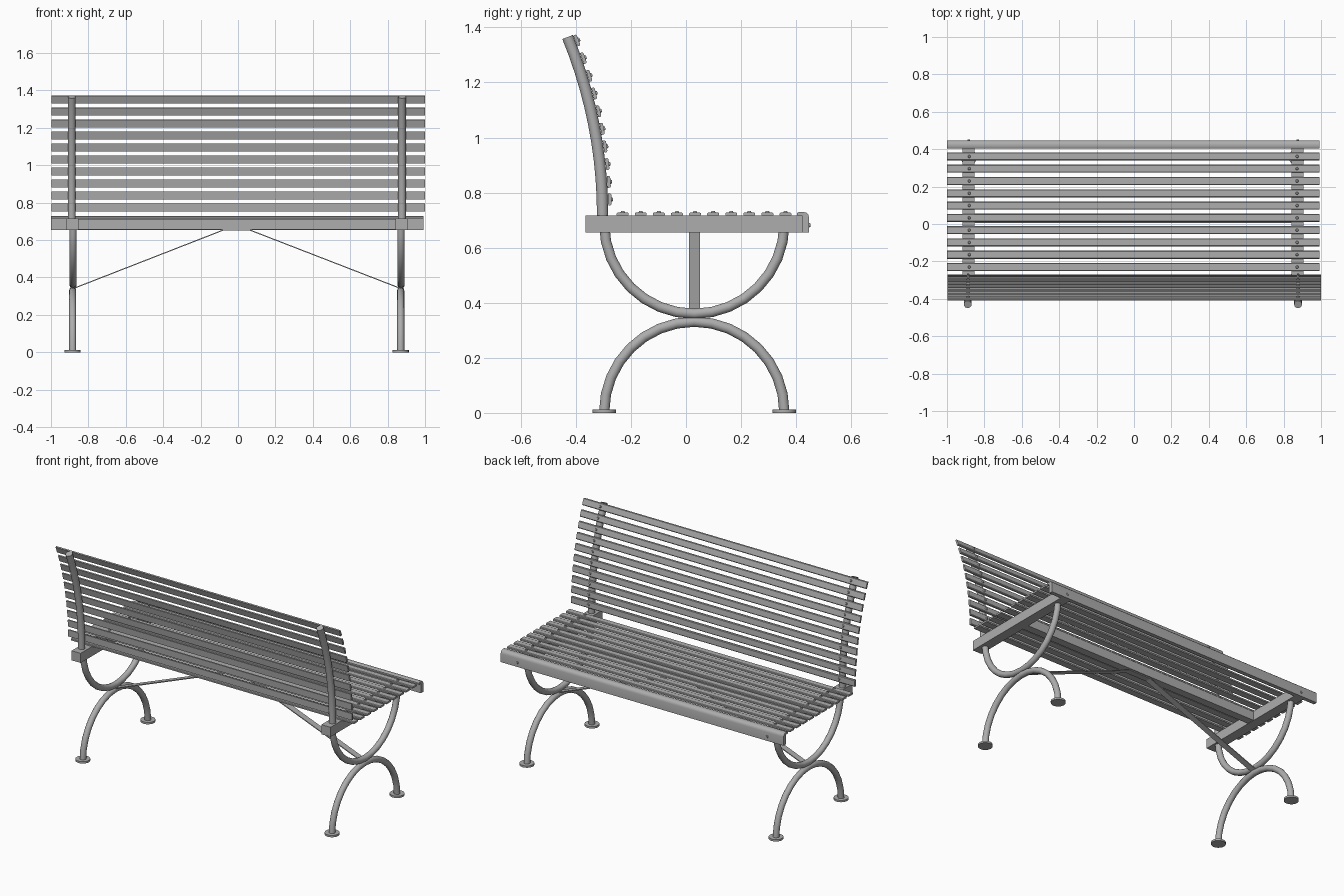
import bpy, bmesh
from math import sin, cos, pi, asin
from mathutils import Vector, Matrix

if "Cube" in bpy.data.objects:
    bpy.data.objects.remove(bpy.data.objects["Cube"], do_unlink=True)

steel = bpy.data.materials.new("grey_steel")
steel.use_nodes = True
GREY = (0.42, 0.42, 0.42, 1)
steel.diffuse_color = GREY
steel.node_tree.nodes["Principled BSDF"].inputs["Base Color"].default_value = GREY


def finish(name, bm, smooth=False):
    bmesh.ops.recalc_face_normals(bm, faces=bm.faces)
    mesh = bpy.data.meshes.new(name)
    bm.to_mesh(mesh)
    bm.free()
    mesh.materials.append(steel)
    obj = bpy.data.objects.new(name, mesh)
    bpy.context.collection.objects.link(obj)
    if smooth:
        bpy.ops.object.select_all(action="DESELECT")
        obj.select_set(True)
        bpy.context.view_layer.objects.active = obj
        bpy.ops.object.shade_smooth_by_angle(angle=0.7)
    return obj


def loft(bm, rings):
    """Skin a list of point rings and cap both ends."""
    loops = [[bm.verts.new(p) for p in ring] for ring in rings]
    n = len(loops[0])
    for a, b in zip(loops, loops[1:]):
        for i in range(n):
            bm.faces.new((a[i], a[(i + 1) % n], b[(i + 1) % n], b[i]))
    bm.faces.new(loops[0])
    bm.faces.new(loops[-1])


def extrude_x(name, profile, x0, x1, smooth=False):
    bm = bmesh.new()
    loft(bm, [[(x, y, z) for y, z in profile] for x in (x0, x1)])
    return finish(name, bm, smooth)


def box(name, x0, x1, y0, y1, z0, z1):
    return extrude_x(name, [(y0, z0), (y1, z0), (y1, z1), (y0, z1)], x0, x1)


def tube(name, x, path, r, sides=14):
    """Round tube along a path in the side plane."""
    pts = [Vector((x, y, z)) for y, z in path]
    rings = []
    for i, p in enumerate(pts):
        t = (pts[min(i + 1, len(pts) - 1)] - pts[max(i - 1, 0)]).normalized()
        side = Vector((1, 0, 0))
        up = side.cross(t)
        rings.append([p + r * (cos(2 * pi * k / sides) * side + sin(2 * pi * k / sides) * up)
                      for k in range(sides)])
    bm = bmesh.new()
    loft(bm, rings)
    return finish(name, bm, True)


def bolt(name, pos, normal, r=0.009, h=0.007):
    bm = bmesh.new()
    turn = Vector((0, 0, 1)).rotation_difference(Vector(normal)).to_matrix().to_4x4()
    bmesh.ops.create_cone(bm, cap_ends=True, segments=10, radius1=r, radius2=r * 0.6,
                          depth=h, matrix=Matrix.Translation(pos) @ turn)
    return finish(name, bm)


def slat(name, center, tilt, x0, x1):
    """Flat bar with eased upper edges; tilt turns its outward normal in the side plane."""
    w, t = 0.0215, 0.006
    shape = [(-w, -t), (w, -t), (w, t * 0.4), (w - 0.004, t), (-w + 0.004, t), (-w, t * 0.4)]
    c, s = cos(tilt), sin(tilt)
    return extrude_x(name, [(center[0] + u * c - v * s, center[1] + u * s + v * c)
                            for u, v in shape], x0, x1)


MID_Y, ARC_R, TUBE_R = 0.03, 0.327, 0.019
BACK_R, BACK_Y, BACK_Z = 1.70, -0.303, 0.72     # curve of the backrest
ARC_END = asin(0.645 / BACK_R)


def back_point(a, offset=0.0):
    """Point on the backrest curve, moved towards the sitter by offset."""
    r = BACK_R + offset
    return BACK_Y - BACK_R + r * cos(a), BACK_Z + r * sin(a)


# End frames
for side, leg_x, rail_x, post_x in (("right", -0.884, -0.884, -0.889),
                                    ("left", 0.870, 0.875, 0.877)):
    arc = [pi * i / 16 for i in range(17)]
    tube(side + "_leg_arch", leg_x,
         [(MID_Y + ARC_R * cos(a), 0.004 + ARC_R * sin(a)) for a in arc], TUBE_R)
    tube(side + "_seat_cradle", leg_x + 0.002,
         [(MID_Y + ARC_R * cos(a), 0.687 - ARC_R * sin(a)) for a in arc], TUBE_R)
    tube(side + "_back_post", post_x,
         [(BACK_Y, 0.66)] + [back_point(ARC_END * i / 10) for i in range(11)], 0.021)
    box(side + "_seat_rail", rail_x - 0.032, rail_x + 0.032, -0.365, 0.422, 0.655, 0.716)
    for end, y in (("back", MID_Y - ARC_R), ("front", MID_Y + ARC_R)):
        bm = bmesh.new()
        bmesh.ops.create_cone(bm, cap_ends=True, segments=20, radius1=0.043, radius2=0.043,
                              depth=0.012, matrix=Matrix.Translation((leg_x, y, 0.006)))
        finish(f"{side}_{end}_foot", bm, True)
    bolt(side + "_edge_bolt", (rail_x, 0.449, 0.682), (0, 1, 0))

# Seat slats
for i in range(10):
    y = -0.230 + 0.0657 * i
    slat(f"seat_slat_{i}", (y, 0.722), 0, -1.0, 0.992)
    for x in (-0.881, 0.872):
        bolt(f"seat_bolt_{i}", (x, y, 0.730), (0, 0, 1))

# Rounded front edge board
extrude_x("front_edge", [(0.404, 0.716), (0.404, 0.726), (0.410, 0.730), (0.426, 0.730),
                         (0.437, 0.727), (0.444, 0.720), (0.447, 0.709), (0.447, 0.655),
                         (0.422, 0.655), (0.422, 0.716)], -1.0, 0.992, True)

# Back slats follow the curve of the posts
for i in range(10):
    a = ARC_END * (0.058 + 0.647 * i / 0.645 / 10 * 1.0) if i < 0 else \
        asin((0.775 + 0.0642 * i - BACK_Z) / (BACK_R + 0.027))
    slat(f"back_slat_{i}", back_point(a, 0.027), a - pi / 2, -0.998, 1.0)
    y, z = back_point(a, 0.035)
    for x in (-0.887, 0.877):
        bolt(f"back_bolt_{i}", (x, y, z), (0, cos(a), sin(a)))

# Beam under the seat and its flat bracing strap
box("centre_beam", -0.86, 0.85, MID_Y - 0.025, MID_Y + 0.025, 0.657, 0.714)
strap = [(-0.87, 0.345), (-0.08, 0.653), (0.065, 0.653), (0.86, 0.345)]
bm = bmesh.new()
loft(bm, [[(x, MID_Y - 0.02, z - 0.003), (x, MID_Y + 0.02, z - 0.003),
           (x, MID_Y + 0.02, z + 0.003), (x, MID_Y - 0.02, z + 0.003)] for x, z in strap])
finish("bracing_strap", bm)
